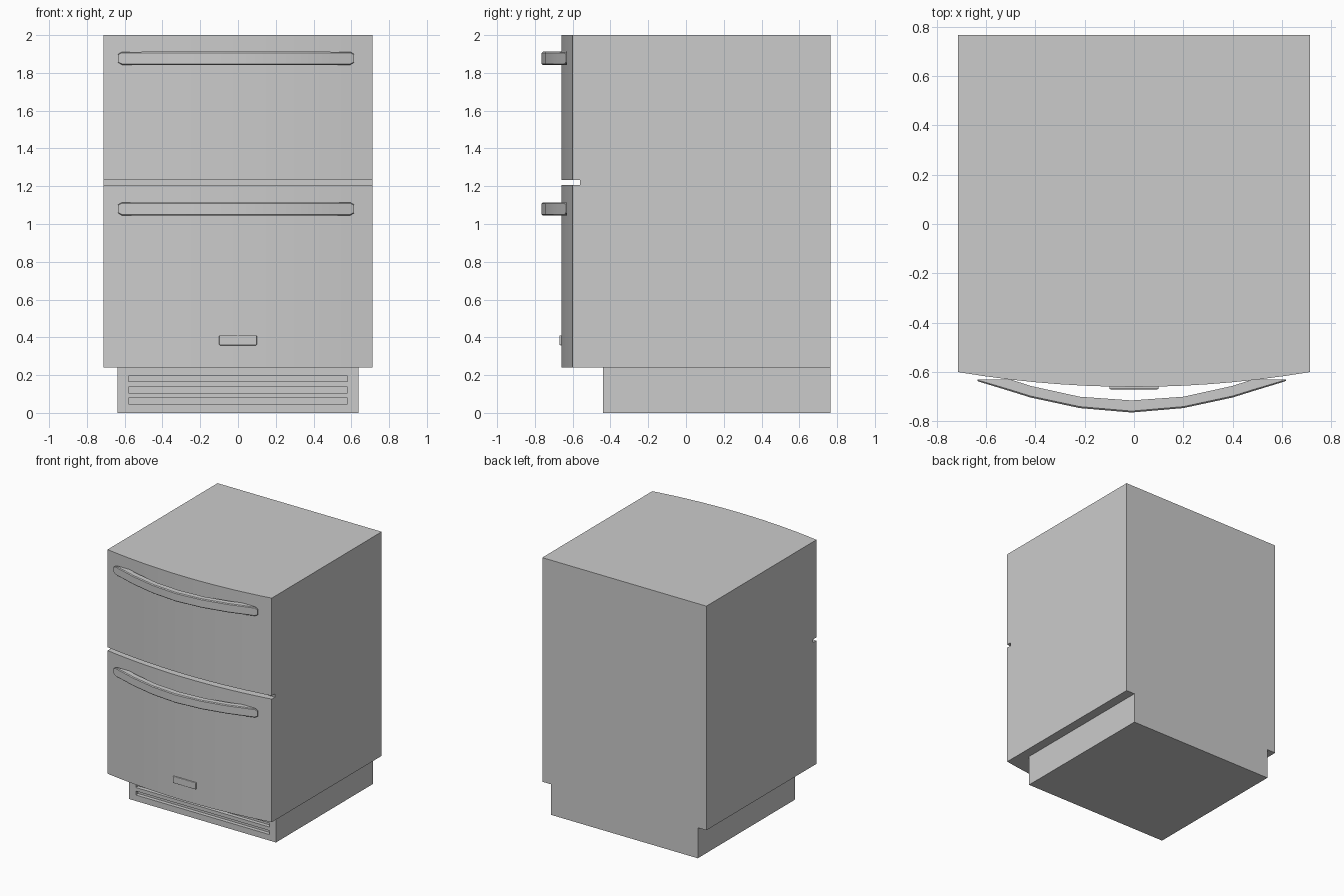
import bpy, bmesh

if "Cube" in bpy.data.objects:
    bpy.data.objects.remove(bpy.data.objects["Cube"])

grey = bpy.data.materials.new("appliance_grey")
grey.diffuse_color = (0.6, 0.6, 0.6, 1)
grey.use_nodes = True
grey.node_tree.nodes["Principled BSDF"].inputs["Base Color"].default_value = grey.diffuse_color


def make_object(name, bm, smooth=False):
    bmesh.ops.recalc_face_normals(bm, faces=bm.faces)
    mesh = bpy.data.meshes.new(name)
    bm.to_mesh(mesh)
    bm.free()
    mesh.materials.append(grey)
    ob = bpy.data.objects.new(name, mesh)
    bpy.context.collection.objects.link(ob)
    if smooth:
        bpy.ops.object.select_all(action='DESELECT')
        ob.select_set(True)
        bpy.context.view_layer.objects.active = ob
        bpy.ops.object.shade_smooth_by_angle(angle=0.5)
    return ob


def prism(name, outline, z0, z1, smooth=False):
    bm = bmesh.new()
    face = bm.faces.new([bm.verts.new((x, y, z0)) for x, y in outline])
    top = bmesh.ops.extrude_face_region(bm, geom=[face])["geom"]
    bmesh.ops.translate(bm, vec=(0, 0, z1 - z0),
                        verts=[v for v in top if isinstance(v, bmesh.types.BMVert)])
    return make_object(name, bm, smooth)


def box(name, x0, x1, y0, y1, z0, z1):
    return prism(name, [(x0, y0), (x1, y0), (x1, y1), (x0, y1)], z0, z1)


def cut(target, cutter):
    mod = target.modifiers.new(cutter.name, 'BOOLEAN')
    mod.operation = 'DIFFERENCE'
    mod.solver = 'EXACT'
    mod.object = cutter
    cutter.hide_render = True
    cutter.hide_set(True)


def bow(x):
    return -0.60 - 0.06 * (1 - (x / 0.713) ** 2)


# Cabinet with bowed front and a groove between the two drawers
xs = [-0.713 + 1.426 * i / 14 for i in range(15)]
cabinet = prism("cabinet", [(x, bow(x)) for x in xs] + [(0.713, 0.765), (-0.713, 0.765)],
                0.24, 2.0, True)
cut(cabinet, box("drawer_gap_cutter", -0.9, 0.9, -0.9, -0.56, 1.207, 1.233))

# Recessed base with three vent slots
base = box("base", -0.638, 0.638, -0.44, 0.765, 0, 0.24)
for i in range(3):
    z = 0.047 + 0.059 * i
    cut(base, box(f"vent_cutter_{i + 1}", -0.58, 0.58, -0.6, -0.41, z, z + 0.031))


# Bowed handles: x, outer y, inner y, half height
half = [(0.625, -0.636, -0.63, 0.022), (0.605, -0.643, -0.63, 0.034),
        (0.49, -0.678, -0.63, 0.035), (0.41, -0.703, -0.656, 0.035),
        (0.21, -0.746, -0.700, 0.035)]
stations = ([(-x, o, i, h) for x, o, i, h in half] + [(0, -0.764, -0.715, 0.035)]
            + half[::-1])


def handle(name, zc):
    bm = bmesh.new()
    rings = []
    for x, o, i, h in stations:
        x -= 0.01
        c = min(0.006, (i - o) * 0.4)
        ring = [(o + c, -h), (o, -h + c), (o, h - c), (o + c, h), (i, h), (i, -h)]
        rings.append([bm.verts.new((x, y, zc + z)) for y, z in ring])
    for a, b in zip(rings, rings[1:]):
        for k in range(6):
            n = (k + 1) % 6
            bm.faces.new((a[k], a[n], b[n], b[k]))
    bm.faces.new(rings[0])
    bm.faces.new(rings[-1])
    make_object(name, bm, True)


handle("upper_handle", 1.877)
handle("lower_handle", 1.08)

# Small badge plate on the lower drawer
badge = box("badge", -0.1, 0.1, -0.67, -0.655, 0.358, 0.411)
bevel = badge.modifiers.new("soft_edge", 'BEVEL')
bevel.width = 0.005
bevel.segments = 2
